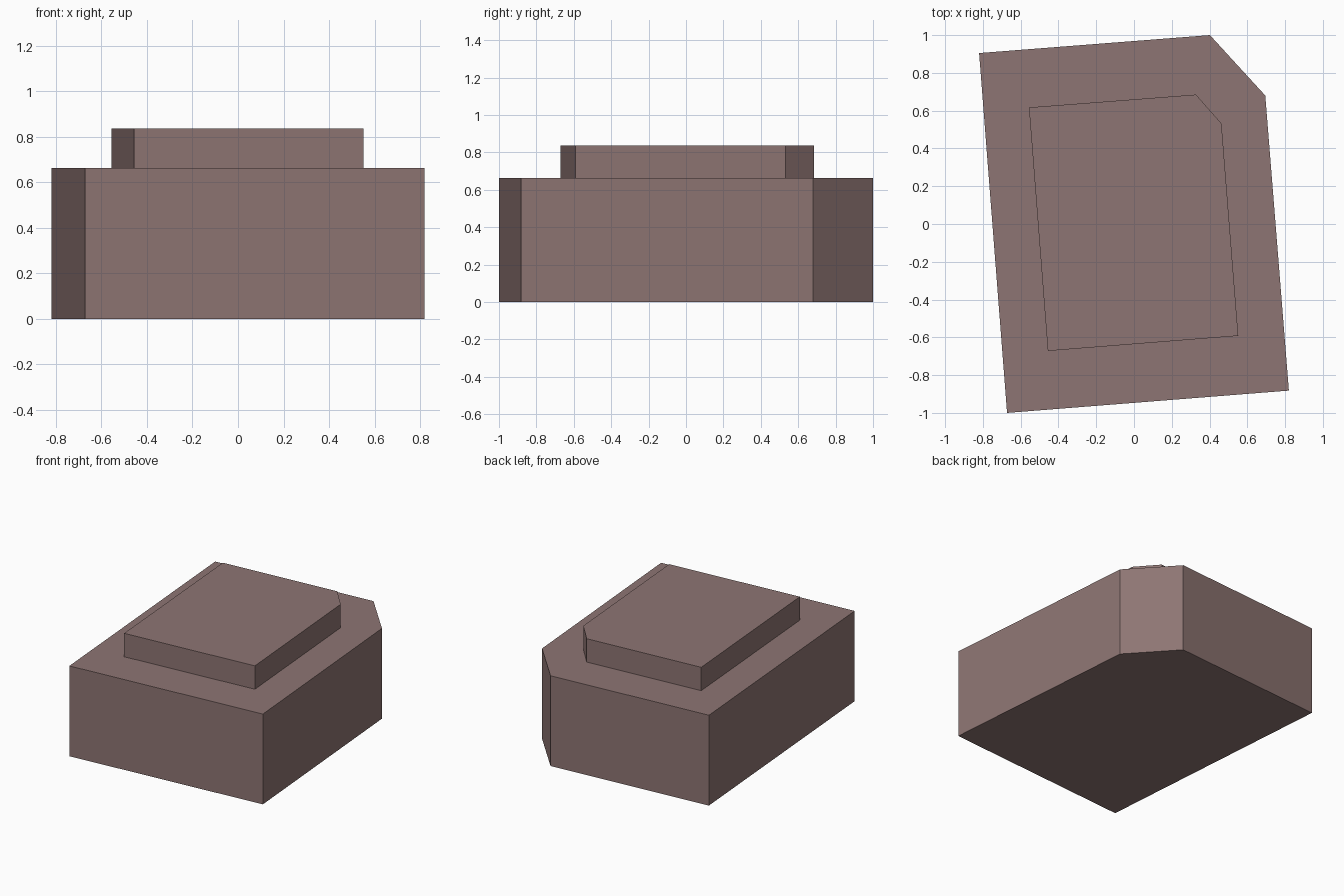
import bpy, bmesh

if "Cube" in bpy.data.objects:
    bpy.data.objects.remove(bpy.data.objects["Cube"])

# Single flat colour
mat = bpy.data.materials.new("dusty_mauve")
mat.diffuse_color = (0.27, 0.178, 0.172, 1.0)
mat.use_nodes = True
mat.node_tree.nodes["Principled BSDF"].inputs["Base Color"].default_value = mat.diffuse_color


def prism(name, outline, z0, z1):
    """Extrude a counter-clockwise outline from z0 to z1."""
    bm = bmesh.new()
    base = bm.faces.new([bm.verts.new((x, y, z0)) for x, y in outline])
    ext = bmesh.ops.extrude_face_region(bm, geom=[base], use_keep_orig=True)
    top = [v for v in ext["geom"] if isinstance(v, bmesh.types.BMVert)]
    bmesh.ops.translate(bm, verts=top, vec=(0, 0, z1 - z0))
    bmesh.ops.recalc_face_normals(bm, faces=bm.faces)
    mesh = bpy.data.meshes.new(name)
    bm.to_mesh(mesh)
    bm.free()
    mesh.materials.append(mat)
    obj = bpy.data.objects.new(name, mesh)
    bpy.context.collection.objects.link(obj)
    return obj


# Main block, with one cut corner
prism("building_block",
      [(-0.672, -1.0), (0.82, -0.882), (0.695, 0.68), (0.402, 1.0), (-0.82, 0.905)],
      0.0, 0.664)

# Smaller raised storey on the roof, same cut corner
prism("roof_storey",
      [(-0.456, -0.672), (0.552, -0.592), (0.463, 0.532), (0.328, 0.685), (-0.556, 0.617)],
      0.664, 0.836)
